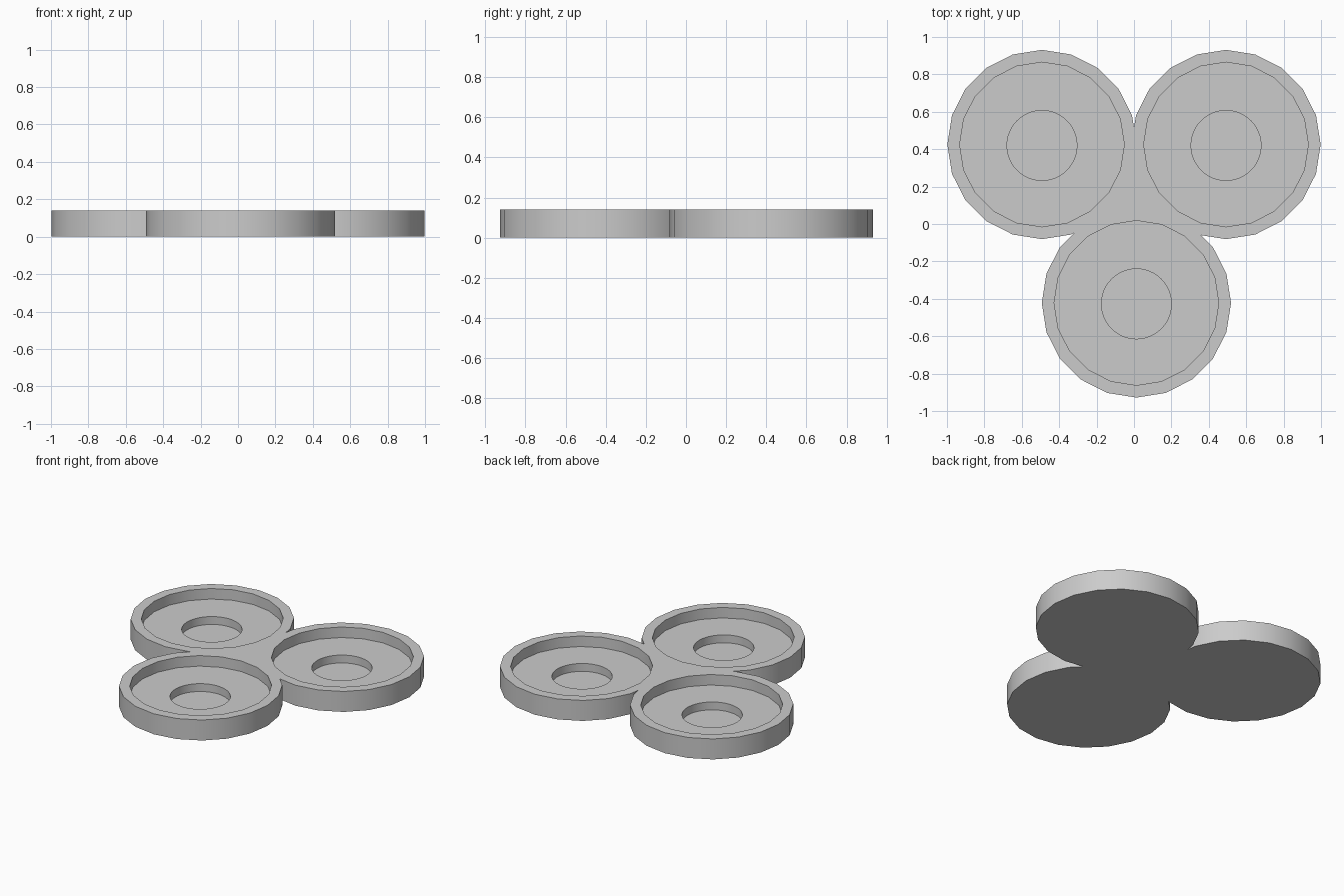
import bpy
import math

cube = bpy.data.objects.get("Cube")
if cube:
    bpy.data.objects.remove(cube, do_unlink=True)

HEIGHT = 0.14
POCKET_FLOOR = 0.068
HOLE_FLOOR = 0.014
CENTRES = [(-0.492, 0.425), (0.492, 0.425), (0.013, -0.422)]

grey = bpy.data.materials.new("plain grey")
grey.use_nodes = True
grey.diffuse_color = (0.6, 0.6, 0.6, 1)
grey.node_tree.nodes["Principled BSDF"].inputs["Base Color"].default_value = grey.diffuse_color


def prism(name, centre, radius, bottom, top, sides, turn=0.0):
    bpy.ops.mesh.primitive_cylinder_add(
        vertices=sides, radius=radius, depth=top - bottom,
        location=(*centre, (top + bottom) / 2), rotation=(0, 0, turn))
    part = bpy.context.object
    part.name = name
    part.data.materials.append(grey)
    return part


def combine(body, other, operation):
    mod = body.modifiers.new(operation.lower(), 'BOOLEAN')
    mod.operation = operation
    mod.solver = 'EXACT'
    mod.object = other
    bpy.context.view_layer.objects.active = body
    bpy.ops.object.modifier_apply(modifier=mod.name)
    bpy.data.objects.remove(other, do_unlink=True)


# Web filling the gap between the three dishes
tray = prism("three_dish_tray", (0, 0.14), 0.5, 0, HEIGHT, 3, math.pi)

# Dish bodies
for c in CENTRES:
    combine(tray, prism("dish", c, 0.506, 0, HEIGHT, 20), 'UNION')

# Wide pockets with a round recess in each floor
for c in CENTRES:
    combine(tray, prism("pocket", c, 0.44, POCKET_FLOOR, 0.3, 20), 'DIFFERENCE')
    hole_centre = (c[0], c[1] - 0.005)
    combine(tray, prism("recess", hole_centre, 0.187, HOLE_FLOOR, 0.3, 48), 'DIFFERENCE')

# Smooth round walls, sharp rims
bpy.ops.object.select_all(action='DESELECT')
tray.select_set(True)
bpy.context.view_layer.objects.active = tray
bpy.ops.object.transform_apply(location=True, rotation=True, scale=True)
bpy.ops.object.shade_smooth_by_angle(angle=math.radians(30))
